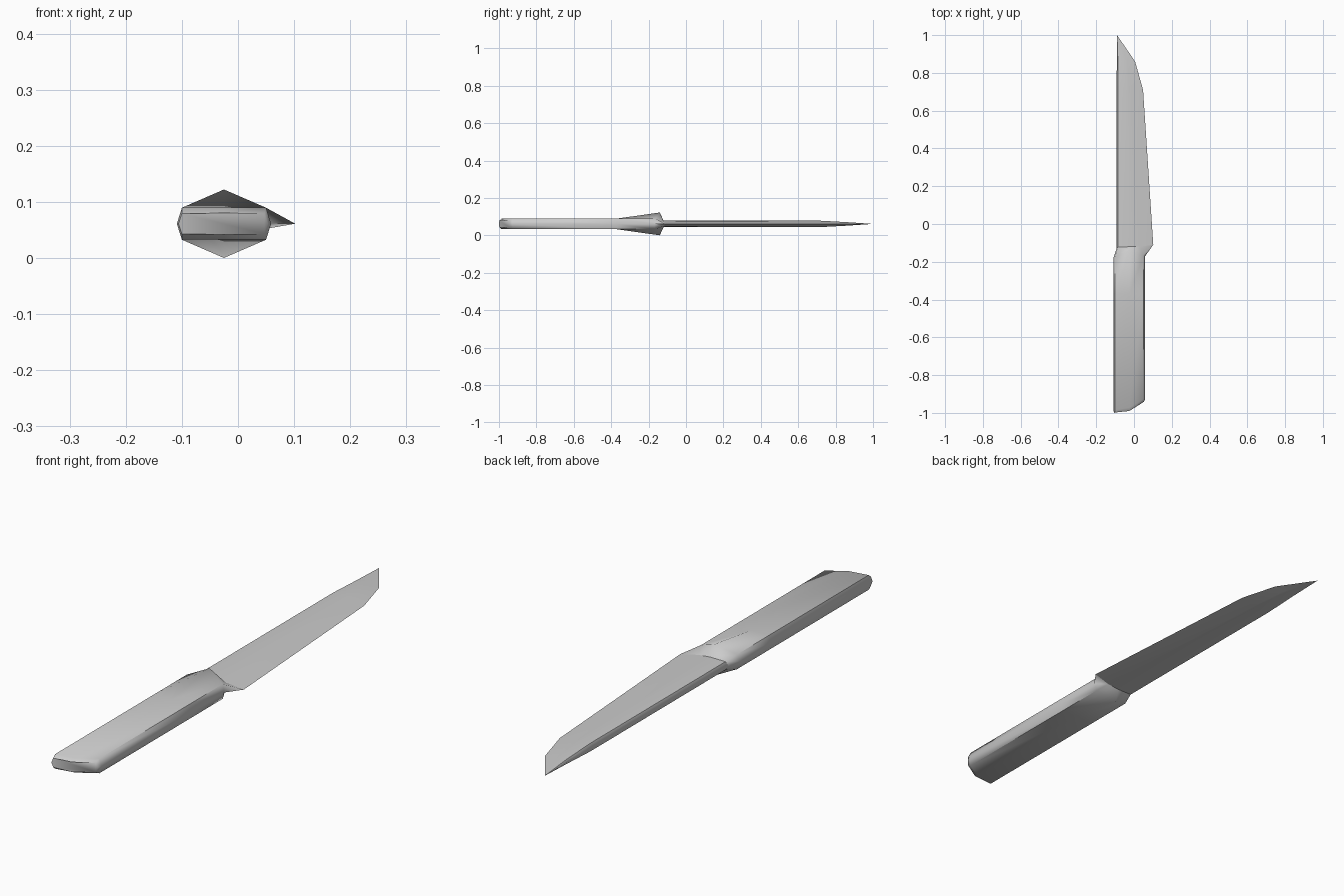
import bpy, bmesh, math

if "Cube" in bpy.data.objects:
    bpy.data.objects.remove(bpy.data.objects["Cube"])

ZC = 0.061  # mid plane height


def ring(xs, ys, hs):
    """Eight-point section: left edge, three upper points, right edge, three mirrored lower points.
    xs, ys: left, left shoulder, centre, right shoulder, right; hs: half heights of the middle three."""
    h = (0, *hs, 0)
    upper = [(xs[i], ys[i], ZC + h[i]) for i in range(5)]
    lower = [(xs[i], ys[i], ZC - h[i]) for i in (3, 2, 1)]
    return upper + lower


def loft(name, rings, cap_start=False, tip=None):
    bm = bmesh.new()
    vs = [[bm.verts.new(p) for p in r] for r in rings]
    n = len(vs[0])
    for a, b in zip(vs, vs[1:]):
        for i in range(n):
            j = (i + 1) % n
            bm.faces.new((a[i], a[j], b[j], b[i]))
    if cap_start:
        bm.faces.new(vs[0])
    if tip:
        t = bm.verts.new(tip)
        for i in range(n):
            bm.faces.new((vs[-1][i], vs[-1][(i + 1) % n], t))
    bmesh.ops.recalc_face_normals(bm, faces=bm.faces)
    # an open shell has no certain outside: make the top shoulder faces point up
    top = max(bm.faces, key=lambda f: f.calc_area() * (f.calc_center_median().z > ZC))
    if top.normal.z < 0:
        bmesh.ops.reverse_faces(bm, faces=bm.faces)
    me = bpy.data.meshes.new(name)
    bm.to_mesh(me)
    bm.free()
    ob = bpy.data.objects.new(name, me)
    bpy.context.collection.objects.link(ob)
    bpy.ops.object.select_all(action='DESELECT')
    ob.select_set(True)
    bpy.context.view_layer.objects.active = ob
    bpy.ops.object.shade_smooth_by_angle(angle=math.radians(55))
    return ob


# Section shared by the handle and the blade
joint = ring((-0.092, -0.085, -0.02, 0.03, 0.102),
             (-0.13, -0.122, -0.12, -0.12, -0.11), (0.016, 0.0175, 0.0125))

# Handle with slanted butt and flared front
HX = (-0.109, -0.1, -0.025, 0.05, 0.059)
FLAT = (0.0285, 0.0285, 0.0285)
handle = loft("handle", [
    ring((-0.106, -0.1, -0.025, 0.047, 0.053),
         (-1.0, -0.998, -0.99, -0.945, -0.94), (0.018, 0.019, 0.018)),
    ring(HX, (-0.985, -0.985, -0.972, -0.927, -0.927), FLAT),
    ring(HX, (-0.37,) * 5, FLAT),
    ring(HX, (-0.18, -0.172, -0.14, -0.165, -0.17), (0.0285, 0.061, 0.0285)),
    joint], cap_start=True)

# Blade: thick spine, bevelled edge, tapering to the tip on the spine side
blade = loft("blade", [
    joint,
    ring((-0.092, -0.085, -0.04, -0.015, 0.048), (0.71,) * 5, (0.016, 0.0175, 0.0125)),
    ring((-0.091, -0.085, -0.055, -0.035, 0.006), (0.86,) * 5, (0.009, 0.0095, 0.007)),
], tip=(-0.09, 1.0, ZC))
